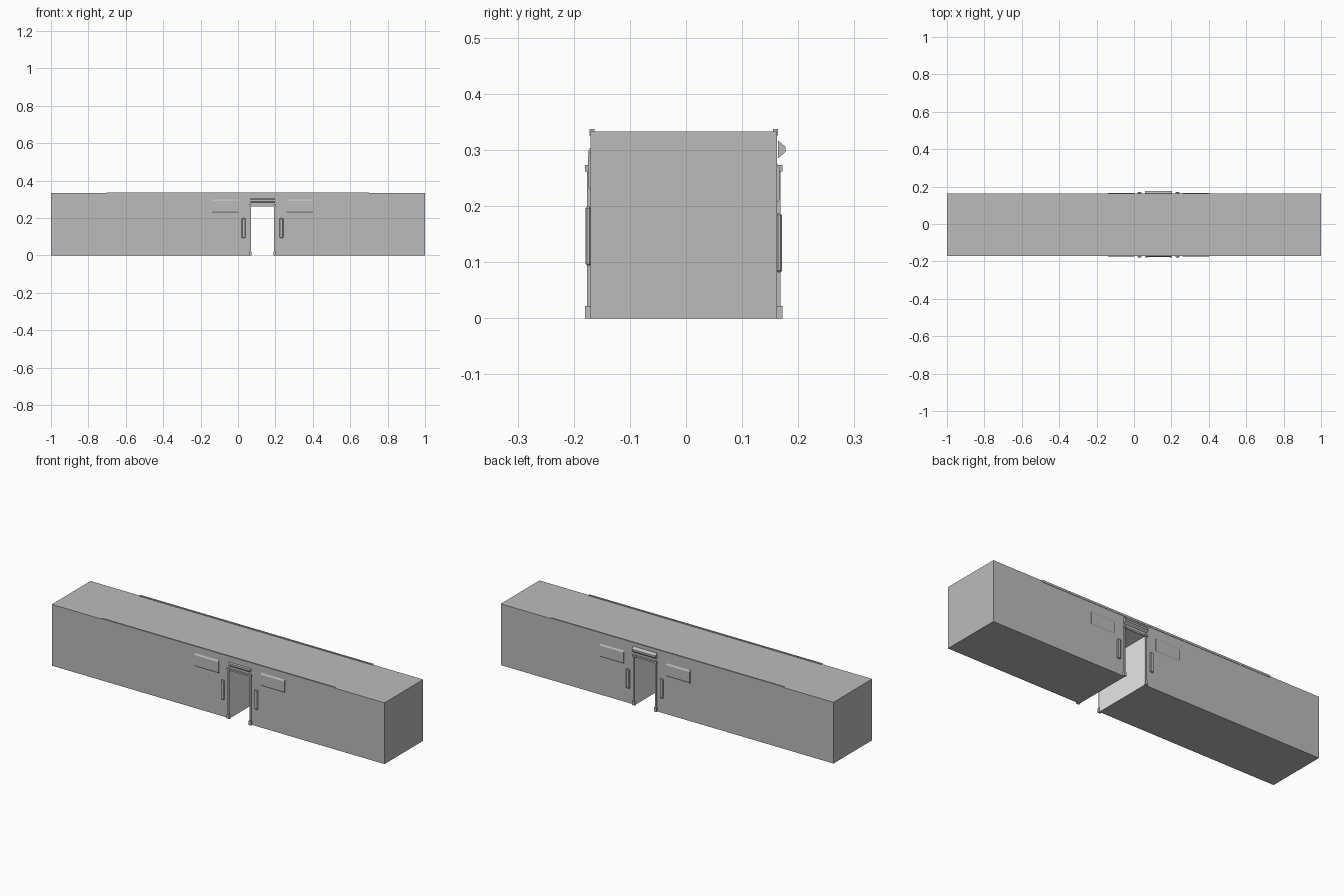
import bpy, bmesh

if "Cube" in bpy.data.objects:
    bpy.data.objects.remove(bpy.data.objects["Cube"])


def material(name, v):
    m = bpy.data.materials.new(name)
    m.diffuse_color = (v, v, v, 1)
    m.use_nodes = True
    m.node_tree.nodes["Principled BSDF"].inputs["Base Color"].default_value = m.diffuse_color
    return m


GREY = material("wall grey", 0.5)
PALE = material("passage pale grey", 0.8)

Y0, Y1 = -0.170, 0.162      # front and back wall planes
D0, D1, DH = 0.070, 0.192, 0.264   # doorway left, right, height
DC = (D0 + D1) / 2
H = 0.333


def extrude(name, pts, axis, a, b):
    """Extrude a closed profile. axis 'y': pts are (x, z); axis 'x': pts are (y, z)."""
    bm = bmesh.new()

    def place(p, t):
        return (p[0], t, p[1]) if axis == 'y' else (t, p[0], p[1])
    face = bm.faces.new([bm.verts.new(place(p, a)) for p in pts])
    res = bmesh.ops.extrude_face_region(bm, geom=[face])
    shift = (0, b - a, 0) if axis == 'y' else (b - a, 0, 0)
    verts = [v for v in res['geom'] if isinstance(v, bmesh.types.BMVert)]
    bmesh.ops.translate(bm, verts=verts, vec=shift)
    bmesh.ops.recalc_face_normals(bm, faces=bm.faces)
    me = bpy.data.meshes.new(name)
    bm.to_mesh(me)
    bm.free()
    me.materials.append(GREY)
    ob = bpy.data.objects.new(name, me)
    bpy.context.collection.objects.link(ob)
    return ob


def box(name, x0, x1, y0, y1, z0, z1, bevel=0):
    y0, y1 = min(y0, y1), max(y0, y1)
    ob = extrude(name, [(x0, z0), (x1, z0), (x1, z1), (x0, z1)], 'y', y0, y1)
    if bevel:
        mod = ob.modifiers.new("bevel", 'BEVEL')
        mod.width = bevel
        mod.segments = 1
    return ob


# long wall block with the passage through it
body = extrude("wall_block", [(-1, 0), (D0, 0), (D0, DH), (D1, DH), (D1, 0),
                              (1, 0), (1, H), (-1, H)], 'y', Y0, Y1)
body.data.materials.append(PALE)
for f in body.data.polygons:
    c = f.center
    if abs(f.normal.y) < 0.5 and D0 - 0.01 < c.x < D1 + 0.01 and c.z < DH + 0.01 and \
            (abs(f.normal.x) > 0.5 or c.z > 0.1):
        f.material_index = 1

# same fittings on both faces; the back ones sit a little lower
for side, wall, s, drop in (("front", Y0, -1, 0.0), ("back", Y1, 1, 0.012)):
    # roof edge strip
    box(side + "_roof_trim", -0.70, 0.70, wall + s * 0.002, wall - s * 0.007, 0.326, 0.337)

    # door jambs, feet and lintel
    for sgn, label in ((-1, "left"), (1, "right")):
        edge = D0 if sgn < 0 else D1
        a, b = sorted((edge, edge + sgn * 0.009))
        box(f"{side}_{label}_jamb", a, b, wall - s * 0.004, wall + s * 0.006, 0.0, 0.27)
        box(f"{side}_{label}_jamb_foot", a - 0.003, b + 0.003,
            wall - s * 0.002, wall + s * 0.010, 0.0, 0.022)
        box(f"{side}_{label}_jamb_cap", a - 0.003, b + 0.003,
            wall - s * 0.002, wall + s * 0.010, 0.262, 0.273)

        # upright bars beside the door
        x = DC + sgn * 0.101
        box(f"{side}_{label}_bar", x - 0.010, x + 0.010, wall - s * 0.001, wall + s * 0.009,
            0.094 - drop, 0.199 - drop, bevel=0.003)

        # wide panel with sloped top and bottom
        x0, x1 = sorted((DC + sgn * 0.127, DC + sgn * 0.270))
        lo, hi = 0.225 - 1.8 * drop, 0.300 - 1.8 * drop
        extrude(f"{side}_{label}_panel",
                [(wall - s * 0.001, lo), (wall + s * 0.005, lo + 0.010),
                 (wall + s * 0.005, hi - 0.010), (wall - s * 0.001, hi)], 'x', x0, x1)
    box(side + "_lintel", D0 - 0.006, D1 + 0.006, wall - s * 0.004, wall + s * 0.006, 0.262, 0.271)

# wedge-shaped canopies over the door, the back one stands off the wall
extrude("front_canopy", [(Y0 + 0.001, 0.282), (Y0 - 0.004, 0.289),
                         (Y0 - 0.004, 0.299), (Y0 + 0.001, 0.306)], 'x', D0 - 0.004, D1 + 0.005)
extrude("back_canopy", [(0.164, 0.285), (0.177, 0.296),
                        (0.177, 0.306), (0.164, 0.317)], 'x', D0 - 0.010, D1 + 0.010)
